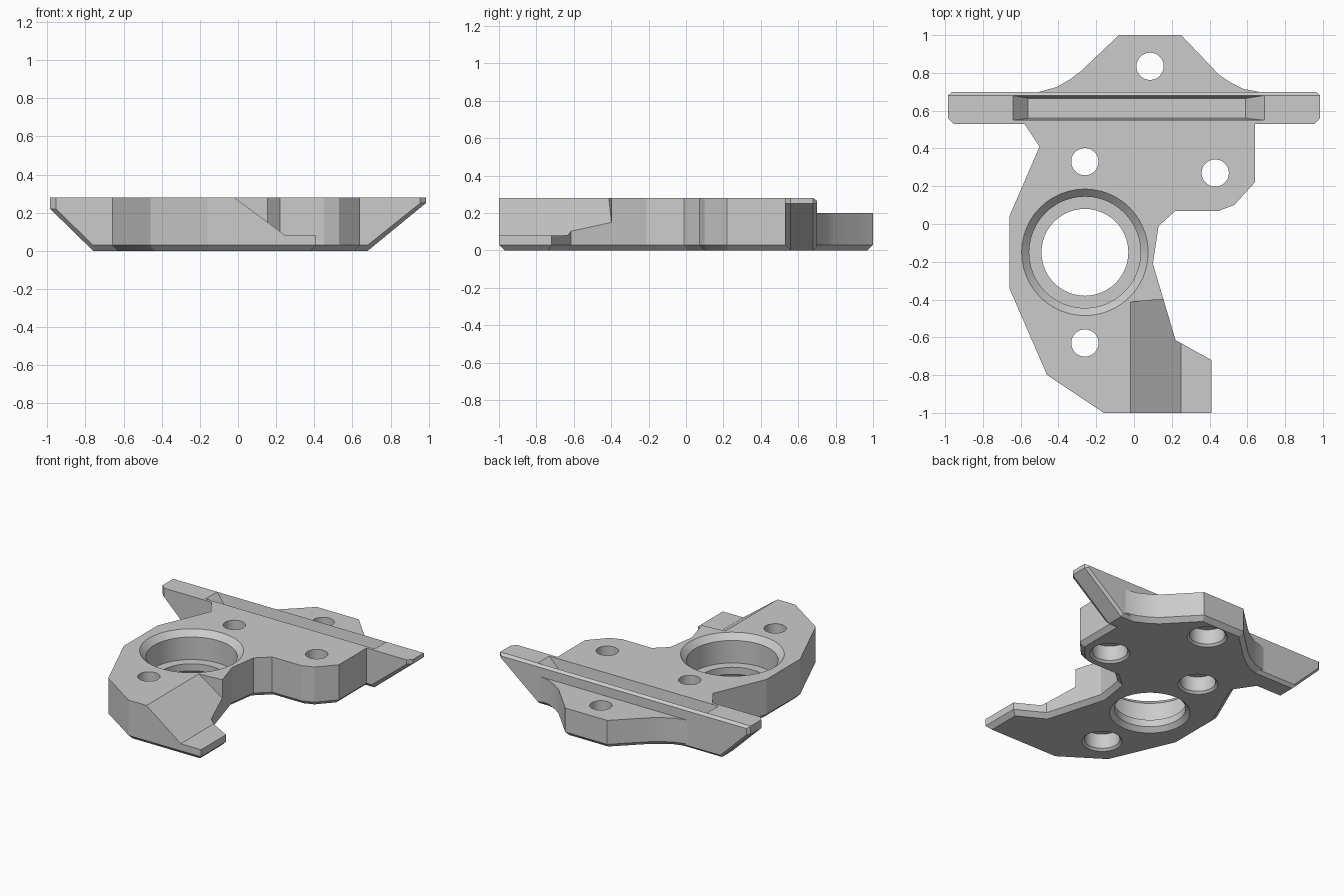
import bpy, bmesh
from math import cos, sin, tau, radians

cube = bpy.data.objects.get("Cube")
if cube:
    bpy.data.objects.remove(cube, do_unlink=True)

TOP = 0.28

grey = bpy.data.materials.new("light grey")
grey.use_nodes = True
colour = (0.6, 0.6, 0.6, 1)
grey.diffuse_color = colour
grey.node_tree.nodes["Principled BSDF"].inputs["Base Color"].default_value = colour


def loft(name, rings, chamfer=0, seam=0):
    """Closed solid through matching rings; chamfers bottom edges except those on the seam."""
    bm = bmesh.new()
    loops = [[bm.verts.new(p) for p in ring] for ring in rings]
    count = len(loops[0])
    for low, high in zip(loops, loops[1:]):
        for i in range(count):
            j = (i + 1) % count
            bm.faces.new((low[i], low[j], high[j], high[i]))
    bm.faces.new(loops[0][::-1])
    bm.faces.new(loops[-1])
    bmesh.ops.recalc_face_normals(bm, faces=bm.faces[:])
    if chamfer:
        edges = [e for e in bm.edges
                 if all(v.co.z < 0.001 for v in e.verts)
                 and not all(abs(v.co.y - seam) < 0.001 for v in e.verts)]
        bmesh.ops.bevel(bm, geom=edges, offset=chamfer, segments=1, affect='EDGES')
    mesh = bpy.data.meshes.new(name)
    bm.to_mesh(mesh)
    bm.free()
    mesh.materials.append(grey)
    obj = bpy.data.objects.new(name, mesh)
    bpy.context.scene.collection.objects.link(obj)
    return obj


def slab(name, outline, height, seam):
    return loft(name, [[(x, y, z) for x, y in outline] for z in (0, height)], 0.03, seam)


def turned(name, x, y, steps):
    """Round solid from (radius, height) steps."""
    n = 48
    return loft(name, [[(x + r * cos(tau * i / n), y + r * sin(tau * i / n), z)
                        for i in range(n)] for r, z in steps])


def cut(target, cutter):
    """Subtract the cutter with the first solver that gives a result."""
    before = len(target.data.vertices)
    mod = target.modifiers.new("cut", 'BOOLEAN')
    mod.operation = 'DIFFERENCE'
    mod.object = cutter
    for solver in ('MANIFOLD', 'EXACT', 'FLOAT'):
        mod.solver = solver
        graph = bpy.context.evaluated_depsgraph_get()
        if len(target.evaluated_get(graph).data.vertices) not in (0, before):
            break
    graph = bpy.context.evaluated_depsgraph_get()
    result = bpy.data.meshes.new_from_object(target.evaluated_get(graph))
    target.modifiers.clear()
    target.data = result
    bpy.data.objects.remove(cutter, do_unlink=True)


# Main plate with the front leg
plate = slab("main_plate", [
    (-.16, -1), (.41, -1), (.41, -.72), (.22, -.615), (.10, -.21), (.13, -.01),
    (.22, .07), (.45, .07), (.53, .10), (.64, .22), (.64, .60), (-.627, .60),
    (-.50, .41), (-.66, .04), (-.66, -.34), (-.46, -.80)], TOP, 0.60)

# Lower rear tab with flared sides
tab = slab("rear_tab", [
    (.66, .67), (.66, .70), (.58, .715), (.51, .75), (.45, .79), (.25, 1), (-.08, 1),
    (-.28, .81), (-.34, .765), (-.41, .725), (-.50, .70), (-.50, .67)], 0.2, 0.67)


# Cross bar with sloping ends and chamfered front and back rims
def bar_ring(y, inset, drop):
    side = .985 - inset
    return [(x, y, z) for x, z in (
        (-side, TOP - drop), (side, TOP - drop), (side, .25),
        (.68, inset), (-.76, inset), (-side, .22))]


bar = loft("cross_bar", [bar_ring(.53, .03, 0), bar_ring(.56, 0, 0),
                         bar_ring(.68, 0, 0), bar_ring(.70, .02, .015)])

# Tapered groove in the top of the bar
for part in (bar, plate):
    groove = loft("groove_cutter", [
        [(x0, y0, z), (x1, y0, z), (x1, y1, z), (x0, y1, z)]
        for x0, x1, y0, y1, z in ((-.56, .59, .56, .665, .19), (-.64, .69, .55, .68, TOP),
                                  (-.64, .69, .55, .68, .4))])
    cut(part, groove)

# Sloped step on the front leg
step = [(-.10, .34), (.25, .08), (.6, .08), (.6, .34)]
cut(plate, loft("leg_cutter", [[(x, -1.1, z) for x, z in step],
                               [(x, -.413 + .08 * (x + .02), z) for x, z in step]]))

# Bearing seat with chamfered mouth
cut(plate, turned("seat_cutter", -.26, -.15, [
    (.29, -.03), (.23, .03), (.23, .08), (.295, .08), (.295, .24), (.335, TOP), (.335, .4)]))

# Screw holes, counterbored from below
for part, x, y in ((plate, -.26, .33), (plate, .43, .27), (plate, -.26, -.63),
                   (tab, .085, .835)):
    cut(part, turned("hole_cutter", x, y, [
        (.15, -.02), (.115, .015), (.115, .12), (.072, .12), (.072, .4)]))

# Smooth round walls, sharp elsewhere
for part in (plate, tab, bar):
    part.select_set(True)
bpy.context.view_layer.objects.active = plate
bpy.ops.object.shade_smooth_by_angle(angle=radians(20))
